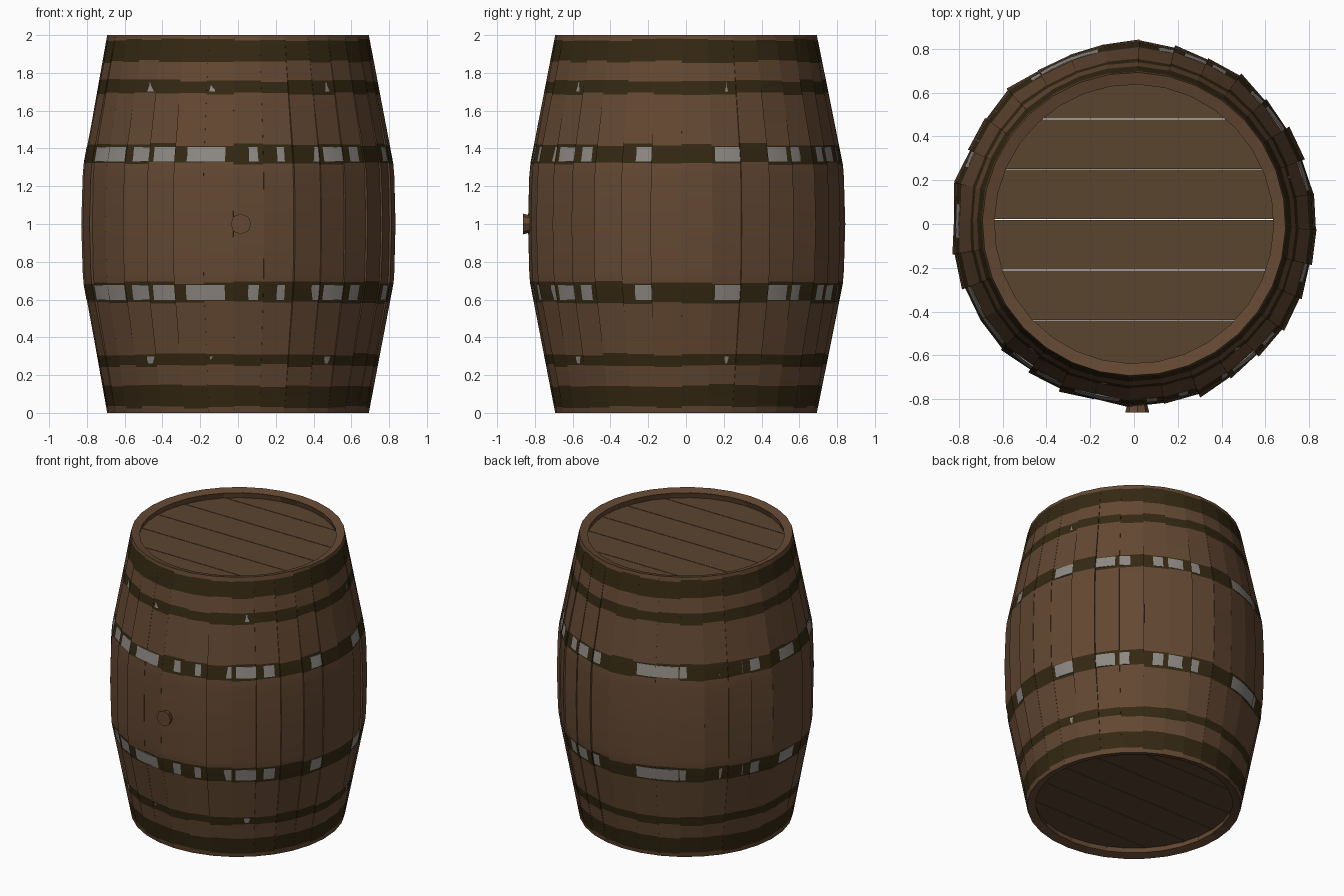
import bpy, bmesh, math, random
from mathutils import Vector, Matrix

random.seed(11)
cube = bpy.data.objects.get("Cube")
if cube:
    bpy.data.objects.remove(cube, do_unlink=True)


def material(name, r, g, b):
    m = bpy.data.materials.new(name)
    m.use_nodes = True
    m.diffuse_color = (r, g, b, 1)
    m.node_tree.nodes["Principled BSDF"].inputs["Base Color"].default_value = (r, g, b, 1)
    return m


WOOD = material("oak brown", 0.125, 0.064, 0.032)
HEAD = material("head brown", 0.105, 0.058, 0.028)
DARK = material("stained hoop wood", 0.034, 0.021, 0.006)
STEEL = material("hoop grey", 0.27, 0.25, 0.23)

STAVES = 32
HALF = math.pi / STAVES
THICK = 0.055
BANDS = [(0.03, 0.145), (0.25, 0.31), (0.585, 0.69),
         (1.32, 1.42), (1.69, 1.76), (1.86, 1.975)]


def radius(z):
    """Barrel outline: straight flared ends and a rounded belly."""
    d = abs(z - 1)
    return 0.69 + 0.138 * (1 - d ** 2.2) ** 0.9 if d < 0.3 else 0.69 + 0.187 * (1 - d) - 0.0006


def finish(bm, name, mats, smooth=True):
    bmesh.ops.recalc_face_normals(bm, faces=bm.faces)
    mesh = bpy.data.meshes.new(name)
    bm.to_mesh(mesh)
    bm.free()
    for m in mats:
        mesh.materials.append(m)
    obj = bpy.data.objects.new(name, mesh)
    bpy.context.collection.objects.link(obj)
    if smooth:
        bpy.ops.object.select_all(action="DESELECT")
        obj.select_set(True)
        bpy.context.view_layer.objects.active = obj
        bpy.ops.object.shade_smooth_by_angle(angle=math.radians(30))
    return obj


def add_stave(bm, angle):
    """One bent board, twisted most at the belly, with stained bands."""
    twist = math.radians(random.uniform(-9, 9))
    shift = random.uniform(-0.006, 0.006)
    rows = [(0, False)]
    for lo, hi in BANDS:
        if lo > 1 and rows[-1][0] < 1:
            rows += [(0.75, False), (1.0, False), (1.25, False)]
        rows += [(lo + random.uniform(-0.008, 0.008), True),
                 (hi + random.uniform(-0.008, 0.008), False)]
    rows.append((2, False))
    spin = Matrix.Rotation(angle, 3, "Z")
    loops = []
    for z, _ in rows:
        bulge = 1 - abs(z - 1) ** 1.5
        r = radius(z) + shift * bulge
        w = r * math.tan(HALF) * 1.01
        turn = Matrix.Rotation(twist * bulge, 3, "Z")
        end = 0.015 if z in (0, 2) else 0
        ring = []
        for x, y in ((0, -w), (0, w), (-THICK, w * 0.92), (-THICK, -w * 0.92)):
            p = turn @ Vector((x, y, 0)) + Vector((r, 0, z))
            if x < 0:
                p.z += end if z < 1 else -end
            ring.append(bm.verts.new(spin @ p))
        loops.append(ring)
    for (a, b), (_, dark) in zip(zip(loops, loops[1:]), rows):
        for i in range(4):
            j = (i + 1) % 4
            f = bm.faces.new((a[i], a[j], b[j], b[i]))
            f.material_index = int(dark and i != 2)
    bm.faces.new(loops[0])
    bm.faces.new(loops[-1])


# Staves
bm = bmesh.new()
for k in range(STAVES):
    add_stave(bm, (2 * k + 0.7) * HALF)
finish(bm, "staves", [WOOD, DARK])

# Metal hoops lying almost flush, showing where boards sit low
OFFSETS = (-0.003, -0.002, 0.001, 0.001, -0.002, -0.003)
for n, ((lo, hi), off) in enumerate(zip(BANDS, OFFSETS)):
    bm = bmesh.new()
    sides = 64
    corners = [(lo + 0.012, 0), (hi - 0.012, 0), (hi - 0.012, -0.02), (lo + 0.012, -0.02)]
    rings = []
    for s in range(sides):
        a = 2 * math.pi * s / sides
        rings.append([bm.verts.new(((radius(z) + off + d) * math.cos(a),
                                    (radius(z) + off + d) * math.sin(a), z))
                      for z, d in corners])
    for s in range(sides):
        a, b = rings[s], rings[(s + 1) % sides]
        for i in range(4):
            j = (i + 1) % 4
            bm.faces.new((a[i], b[i], b[j], a[j]))
    finish(bm, f"hoop_{n + 1}", [STEEL])

# Plank heads, recessed at both ends
PITCH, GAP = 0.23, 0.002
for name, z in (("top_head", 1.915), ("bottom_head", 0.055)):
    bm = bmesh.new()
    for k in range(6):
        y = -0.67 + PITCH * k
        part = bmesh.new()
        bmesh.ops.create_circle(part, cap_ends=True, segments=64, radius=0.66)
        for edge, side in ((y + GAP, -1), (y + PITCH - GAP, 1)):
            bmesh.ops.bisect_plane(part, geom=part.verts[:] + part.edges[:] + part.faces[:],
                                   plane_co=(0, edge, 0), plane_no=(0, side, 0), clear_outer=True)
        solid = bmesh.ops.extrude_face_region(part, geom=part.faces[:])
        moved = [v for v in solid["geom"] if isinstance(v, bmesh.types.BMVert)]
        bmesh.ops.translate(part, verts=moved, vec=(0, 0, 0.03))
        bmesh.ops.translate(part, verts=part.verts, vec=(0, 0, z))
        piece = bpy.data.meshes.new("plank")
        part.to_mesh(piece)
        part.free()
        bm.from_mesh(piece)
        bpy.data.meshes.remove(piece)
    finish(bm, name, [HEAD], smooth=False)

# Tapered bung in the front
bm = bmesh.new()
bmesh.ops.create_cone(bm, cap_ends=True, segments=8, radius1=0.035, radius2=0.055, depth=0.08,
                      matrix=Matrix.Translation((0.015, -0.822, 1.0)) @ Matrix.Rotation(math.pi / 2, 4, "X"))
finish(bm, "bung", [WOOD])
